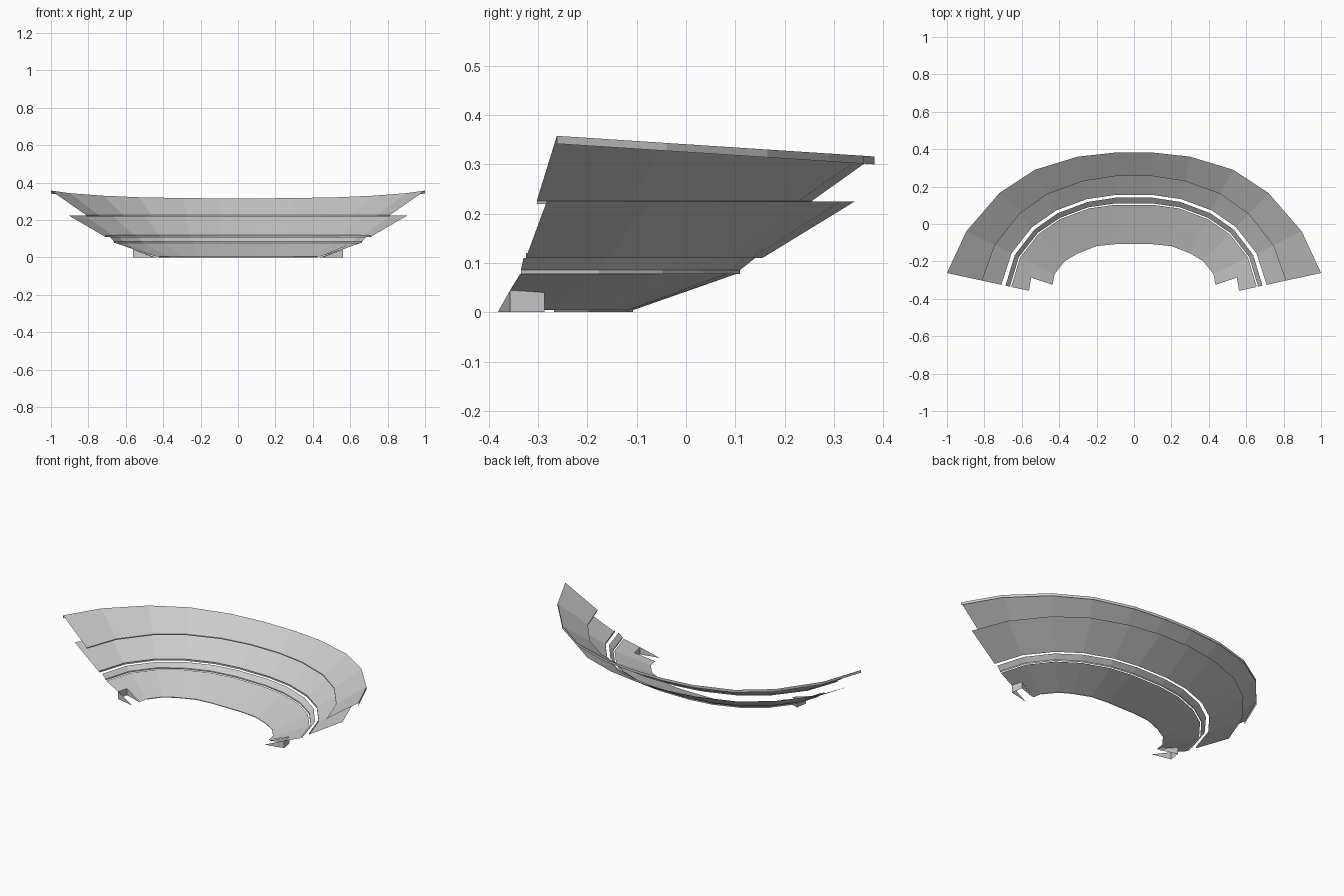
import bpy
from mathutils import Vector

cube = bpy.data.objects.get("Cube")
if cube:
    bpy.data.objects.remove(cube, do_unlink=True)

grey = bpy.data.materials.new("concrete grey")
grey.use_nodes = True
colour = (0.6, 0.6, 0.6, 1)
grey.diffuse_color = colour
grey.node_tree.nodes["Principled BSDF"].inputs["Base Color"].default_value = colour

# Plan outline of the bowl, from the open end to the middle
INNER = [(0.446, -0.382), (0.425, -0.268), (0.37, -0.198),
         (0.297, -0.156), (0.2, -0.118), (0.1, -0.108)]
OUTER = [(1, -0.262), (0.897, -0.04), (0.72, 0.165),
         (0.53, 0.29), (0.3, 0.36), (0.1, 0.382)]


def flip(p):
    return Vector((-p.x, p.y, p.z))


def ring(t_end, t_mid, z):
    """Horizontal ring a fraction t of the way from inner to outer outline."""
    half = []
    for i, (a, b) in enumerate(zip(INNER, OUTER)):
        t = t_end + (t_mid - t_end) * i / 5
        half.append(Vector((*Vector(a).lerp(Vector(b), t), z)))
    return half + [flip(p) for p in reversed(half)]


def shift(points, dz):
    return [p + Vector((0, 0, dz)) for p in points]


def strip(a, b, first=0, last=None):
    """Quads between two rings; facing up when a is inside b."""
    n = len(a) - 1 if last is None else last
    return [(a[i], b[i], b[i + 1], a[i + 1]) for i in range(first, n)]


def mirrored(faces):
    return faces + [[flip(p) for p in reversed(f)] for f in faces]


def build(name, faces):
    verts, index, polys = [], {}, []
    for f in faces:
        poly = []
        for p in f:
            key = tuple(round(c, 5) for c in p)
            if key not in index:
                index[key] = len(verts)
                verts.append(key)
            poly.append(index[key])
        polys.append(poly)
    mesh = bpy.data.meshes.new(name)
    mesh.from_pydata(verts, [], polys)
    mesh.materials.append(grey)
    obj = bpy.data.objects.new(name, mesh)
    bpy.context.collection.objects.link(obj)


# Lower tier, with a notch cut at each open end
low_in = ring(0, 0, 0.004)
low_out = ring(0.38, 0.43, 0.078)
notch_in = low_in[0].lerp(low_in[1], 0.5)
notch_back = Vector((0.55, -0.287, 0.04))
notch_end = low_in[0].lerp(low_out[0], 0.55)
corner = [low_in[1], notch_in, notch_back, notch_end, low_out[0], low_out[1]]
build("lower_tier", strip(low_in, low_out, 1, 10) + mirrored([corner]))
build("lower_tier_edge", strip(low_in, shift(low_in, -0.004), 1, 10))


# Walls round the entrance notches
def ground(p):
    return Vector((p.x, p.y, 0))


build("entrance_walls", mirrored([
    [ground(notch_end), ground(notch_back), notch_back, notch_end],
    [ground(low_in[0]), ground(notch_end), notch_end],
    [ground(notch_in), ground(notch_back), notch_back],
]))

# Narrow walkway band between the lower and middle tiers
band_in = ring(0.393, 0.445, 0.086)
band_out = ring(0.435, 0.507, 0.11)
build("walkway_band", strip(band_out, band_in))
build("walkway_lip", strip(band_in, shift(band_in, -0.008)))

# Middle tier and its front lip
mid_in = ring(0.475, 0.537, 0.11)
mid_out = ring(0.83, 0.92, 0.225)
build("middle_tier", strip(mid_in, mid_out))
build("middle_tier_lip", strip(shift(mid_in, 0.01), mid_in))

# Upper tier, whose back rim rises towards the open ends
up_in = ring(0.66, 0.742, 0.226)
up_out = [Vector((p.x, p.y, 0.316 + (0.382 - p.y) * 0.065)) for p in ring(1, 1, 0)]
build("upper_tier", strip(up_in, up_out))
build("upper_tier_lip", strip(up_in, shift(up_in, -0.006)))
build("upper_rim", strip(up_out, shift(up_out, -0.016)))
